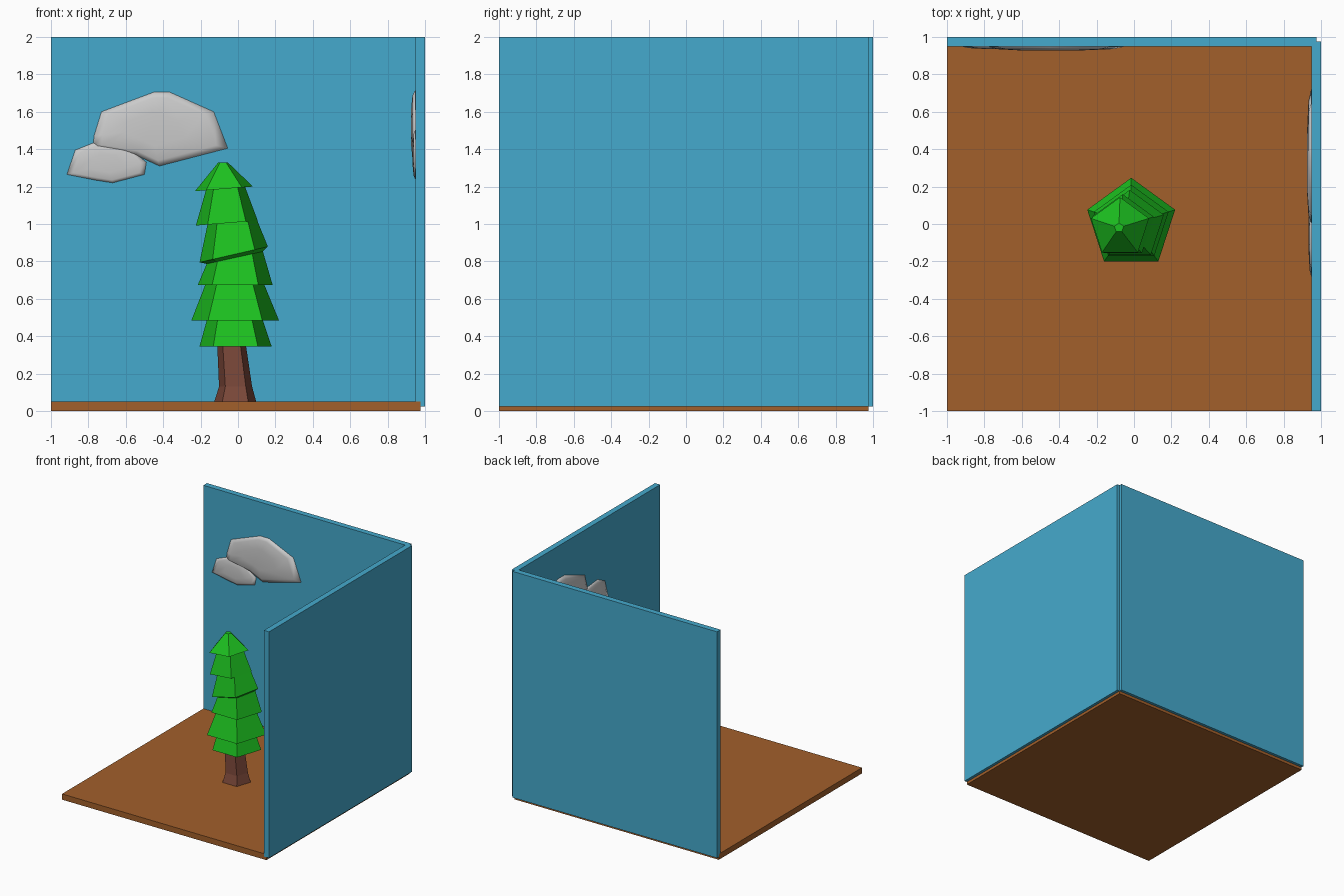
import bpy, bmesh
from math import sin, cos, pi
from mathutils import Vector

if "Cube" in bpy.data.objects:
    bpy.data.objects.remove(bpy.data.objects["Cube"])


def material(name, rgb):
    m = bpy.data.materials.new(name)
    m.diffuse_color = (*rgb, 1)
    m.use_nodes = True
    m.node_tree.nodes["Principled BSDF"].inputs["Base Color"].default_value = m.diffuse_color
    return m


def finish(bm, name, mat=None):
    bmesh.ops.recalc_face_normals(bm, faces=bm.faces)
    me = bpy.data.meshes.new(name)
    bm.to_mesh(me)
    bm.free()
    ob = bpy.data.objects.new(name, me)
    bpy.context.collection.objects.link(ob)
    if mat:
        me.materials.append(mat)
    return ob


def box(name, lo, hi, mat):
    bm = bmesh.new()
    bmesh.ops.create_cube(bm, size=1)
    lo, hi = Vector(lo), Vector(hi)
    for v in bm.verts:
        v.co = (lo + hi) / 2 + v.co * (hi - lo)
    return finish(bm, name, mat)


def loft(name, loops, mat=None):
    """Skin a stack of equal-length point loops and cap both ends."""
    bm = bmesh.new()
    rows = [[bm.verts.new(p) for p in loop] for loop in loops]
    n = len(rows[0])
    for a, b in zip(rows, rows[1:]):
        for i in range(n):
            j = (i + 1) % n
            bm.faces.new((a[i], a[j], b[j], b[i]))
    bm.faces.new(rows[0])
    bm.faces.new(rows[-1])
    return finish(bm, name, mat)


def pentagon(cx, cy, z, r, slope=0):
    pts = []
    for k in range(5):
        a = pi / 2 + k * 2 * pi / 5
        pts.append((cx + r * cos(a), cy + r * sin(a), z + slope * r * cos(a)))
    return pts


blue = material("sky_blue", (0.06, 0.40, 0.61))
brown = material("earth", (0.36, 0.115, 0.024))
green = material("needles", (0.012, 0.53, 0.014))
bark = material("bark", (0.20, 0.065, 0.042))

# Floor and two walls, lapped at the corners
box("floor", (-1, -1, 0), (0.975, 0.975, 0.05), brown)
box("back_wall", (-1, 0.95, 0.025), (0.975, 1, 2), blue)
box("right_wall", (0.95, -1, 0.025), (1, 0.975, 2), blue)

# Flared trunk
loft("tree_trunk", [pentagon(-0.015, 0, 0.04, 0.121),
                    pentagon(-0.013, 0, 0.13, 0.093),
                    pentagon(-0.035, 0, 0.36, 0.08)], bark)

# Stepped foliage: (centre x, centre y, z, radius, tilt), wide then narrow per tier
foliage = [
    (-0.03, 0, 0.345, 0.08, 0),
    (-0.013, 0, 0.345, 0.203, 0), (-0.017, 0, 0.483, 0.158, 0),
    (-0.015, 0, 0.483, 0.247, 0), (-0.017, 0, 0.675, 0.166, 0),
    (-0.015, 0, 0.675, 0.21, 0), (-0.017, 0, 0.82, 0.158, 0.22),
    (-0.023, -0.01, 0.837, 0.192, 0.23), (-0.03, -0.01, 1.008, 0.14, 0.08),
    (-0.06, -0.015, 1.005, 0.174, 0.08), (-0.066, -0.015, 1.19, 0.11, 0.06),
    (-0.075, -0.02, 1.188, 0.163, 0.08), (-0.08, -0.02, 1.33, 0.026, 0),
]
loft("tree_foliage", [pentagon(*f) for f in foliage], green)

# Cloud puff outlines, (across, up)
big = [(-0.775, 1.41), (-0.77, 1.47), (-0.73, 1.60), (-0.45, 1.705), (-0.365, 1.705),
       (-0.13, 1.60), (-0.055, 1.405), (-0.42, 1.31), (-0.55, 1.37)]
small = [(-0.915, 1.265), (-0.87, 1.395), (-0.77, 1.435), (-0.60, 1.42), (-0.49, 1.33),
         (-0.50, 1.265), (-0.67, 1.22), (-0.765, 1.235)]


def puff(name, outline, depth, place):
    cu = sum(p[0] for p in outline) / len(outline)
    cv = sum(p[1] for p in outline) / len(outline)

    def ring(s, d):
        return [place(cu + (u - cu) * s, cv + (v - cv) * s, d) for u, v in outline]
    ob = loft(name, [ring(1, -0.01), ring(1, 0.003), ring(0.85, depth * 0.7),
                     ring(0.45, depth)])
    for p in ob.data.polygons:
        p.use_smooth = True


def on_back(u, v, d):
    return (u, 0.95 - d, v)


def on_right_big(u, v, d):
    return (0.95 - d, u + 0.775, v + 0.01)


def on_right_small(u, v, d):
    return (0.95 - d, 0.635 + u * 1.0, 1.24 + (v - 1.22) * 1.22)


puff("back_cloud_big", big, 0.022, on_back)
puff("back_cloud_small", small, 0.014, on_back)
puff("right_cloud_big", big, 0.025, on_right_big)
puff("right_cloud_small", small, 0.016, on_right_small)
